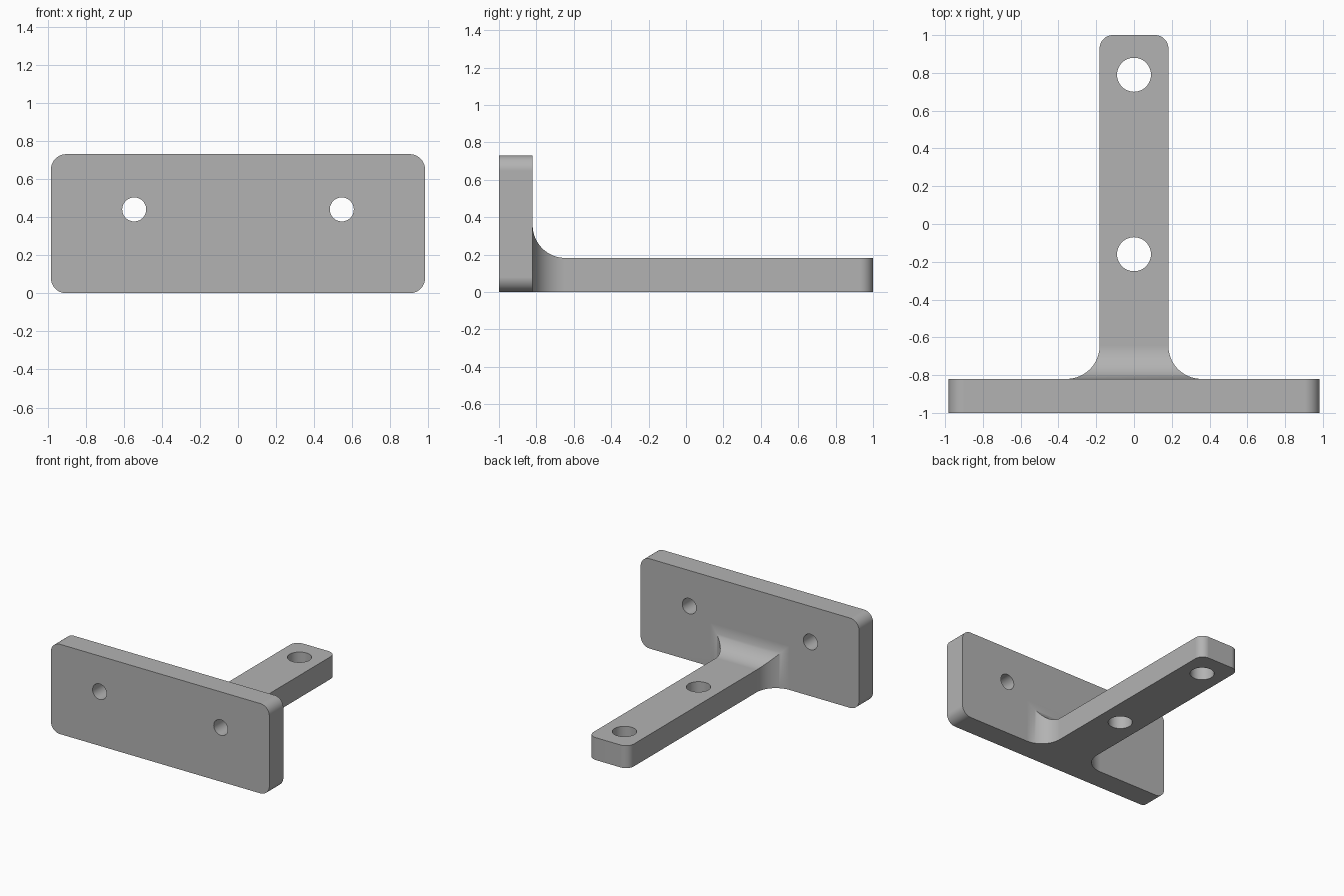
import bpy, bmesh
from math import sin, cos, pi, sqrt, radians
from mathutils import Matrix, Vector

default = bpy.data.objects.get("Cube")
if default:
    bpy.data.objects.remove(default, do_unlink=True)

# Material
grey = bpy.data.materials.new("plain grey")
grey.use_nodes = True
colour = (0.45, 0.45, 0.45, 1)
grey.diffuse_color = colour
grey.node_tree.nodes["Principled BSDF"].inputs["Base Color"].default_value = colour

# Main dimensions
FRONT, JOINT, END = -1.0, -0.82, 1.0
PLATE_HALF, PLATE_TOP, PLATE_ROUND = 0.982, 0.73, 0.08
ARM_HALF, ARM_TOP, ARM_ROUND = 0.182, 0.182, 0.07
FILLET = 0.175
STEPS = 16


def make_object(name, bm):
    bmesh.ops.recalc_face_normals(bm, faces=bm.faces)
    mesh = bpy.data.meshes.new(name)
    bm.to_mesh(mesh)
    bm.free()
    mesh.materials.append(grey)
    obj = bpy.data.objects.new(name, mesh)
    bpy.context.collection.objects.link(obj)
    return obj


def loft(name, rings):
    """Skin a row of matching rings and cap both ends."""
    bm = bmesh.new()
    loops = [[bm.verts.new(p) for p in ring] for ring in rings]
    for a, b in zip(loops, loops[1:]):
        for i in range(len(a)):
            j = (i + 1) % len(a)
            bm.faces.new((a[i], a[j], b[j], b[i]))
    bm.faces.new(loops[0])
    bm.faces.new(loops[-1])
    return make_object(name, bm)


def hole_cutter(name, centre, radius, along_y):
    bm = bmesh.new()
    turn = Matrix.Rotation(pi / 2, 4, 'X') if along_y else Matrix()
    bmesh.ops.create_cone(bm, cap_ends=True, segments=48, radius1=radius, radius2=radius,
                          depth=0.5, matrix=Matrix.Translation(centre) @ turn)
    obj = make_object(name, bm)
    obj.hide_render = True
    return obj


# Wall plate with rounded corners
outline = []
for corner in range(4):
    sx = 1 if corner in (0, 3) else -1
    cx = sx * (PLATE_HALF - PLATE_ROUND)
    cz = PLATE_TOP - PLATE_ROUND if corner < 2 else PLATE_ROUND
    for i in range(STEPS + 1):
        a = (corner + i / STEPS) * pi / 2
        outline.append((cx + PLATE_ROUND * cos(a), cz + PLATE_ROUND * sin(a)))
bracket = loft("bracket", [[(x, y, z) for x, z in outline] for y in (FRONT, JOINT)])

# Arm: flared root, straight run, rounded tip
sections = [(JOINT - 0.08, ARM_HALF + FILLET, ARM_TOP + FILLET)]
for i in range(STEPS + 1):
    a = i / STEPS * pi / 2
    flare = FILLET * (1 - sin(a))
    sections.append((JOINT + FILLET * (1 - cos(a)), ARM_HALF + flare, ARM_TOP + flare))
for i in range(STEPS + 1):
    a = i / STEPS * pi / 2
    sections.append((END - ARM_ROUND * (1 - sin(a)),
                     ARM_HALF - ARM_ROUND * (1 - cos(a)), ARM_TOP))
arm = loft("arm", [[(-w, y, 0), (w, y, 0), (w, y, h), (-w, y, h)] for y, w, h in sections])

# Screw holes
cutters = [hole_cutter("plate_hole_cutter", Vector((s * 0.545, -0.91, 0.44)), 0.063, True)
           for s in (-1, 1)]
cutters += [hole_cutter("arm_hole_cutter", Vector((0, y, 0.09)), 0.09, False)
            for y in (-0.16, 0.79)]

# Join the arm and cut the holes
for part in [arm] + cutters:
    mod = bracket.modifiers.new(part.name, 'BOOLEAN')
    mod.operation = 'UNION' if part is arm else 'DIFFERENCE'
    mod.solver = 'EXACT'
    mod.object = part
graph = bpy.context.evaluated_depsgraph_get()
result = bpy.data.meshes.new_from_object(bracket.evaluated_get(graph))
bracket.modifiers.clear()
bracket.data = result
result.name = "bracket"
for part in [arm] + cutters:
    bpy.data.objects.remove(part, do_unlink=True)

# Smooth rounds with crisp edges
bpy.ops.object.select_all(action='DESELECT')
bracket.select_set(True)
bpy.context.view_layer.objects.active = bracket
bpy.ops.object.shade_smooth_by_angle(angle=radians(30))
weighted = bracket.modifiers.new("even_shading", 'WEIGHTED_NORMAL')
weighted.keep_sharp = True
